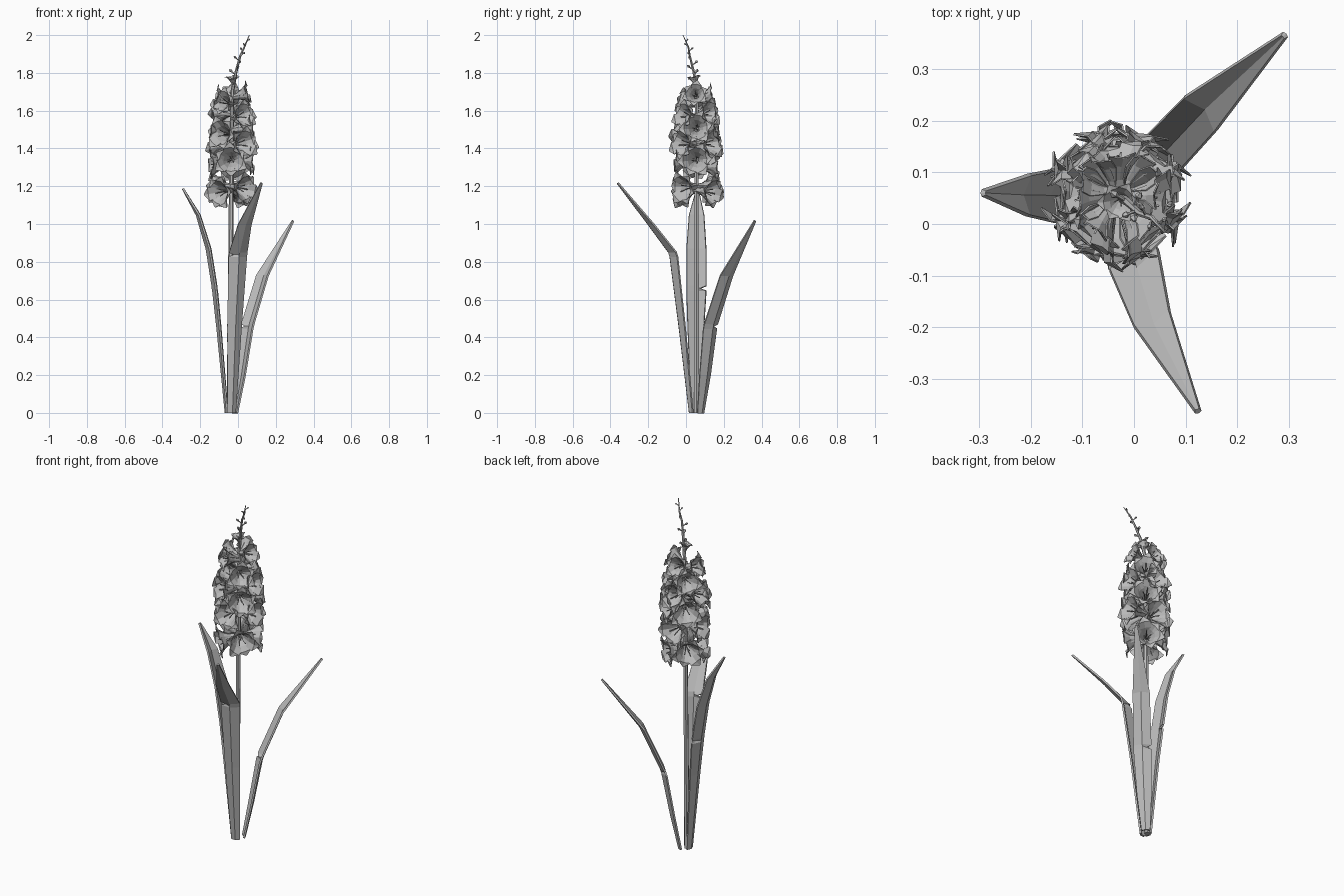
import bpy
import bmesh
import math
import random
from mathutils import Vector, Quaternion

random.seed(4)
if "Cube" in bpy.data.objects:
    bpy.data.objects.remove(bpy.data.objects["Cube"])

grey = bpy.data.materials.new("plain grey")
grey.use_nodes = True
COLOUR = (0.5, 0.5, 0.5, 1)
grey.diffuse_color = COLOUR
grey.node_tree.nodes["Principled BSDF"].inputs["Base Color"].default_value = COLOUR


def make_mesh(name, bm):
    bmesh.ops.recalc_face_normals(bm, faces=bm.faces)
    mesh = bpy.data.meshes.new(name)
    bm.to_mesh(mesh)
    bm.free()
    mesh.materials.append(grey)
    return mesh


def place(name, mesh):
    obj = bpy.data.objects.new(name, mesh)
    bpy.context.collection.objects.link(obj)
    return obj


def skin(bm, rows, closed=False):
    """Join rows of points with quads."""
    rings = [[bm.verts.new(p) for p in row] for row in rows]
    n = len(rings[0])
    for a, b in zip(rings, rings[1:]):
        for i in range(n if closed else n - 1):
            j = (i + 1) % n
            bm.faces.new((a[i], a[j], b[j], b[i]))
    if closed:
        bm.faces.new(rings[0])
        bm.faces.new(rings[-1])


def tube(bm, points, radii, sides=6, flat=False):
    points = [Vector(p) for p in points]
    rows = []
    for k, (p, r) in enumerate(zip(points, radii)):
        along = points[min(k + 1, len(points) - 1)] - points[max(k - 1, 0)]
        turn = Quaternion() if flat else along.to_track_quat('Z', 'Y')
        rows.append([p + turn @ Vector((r * math.cos(t), r * math.sin(t), 0))
                     for t in (math.tau * i / sides for i in range(sides))])
    skin(bm, rows, True)


# Stem, bending over at the tip
STEM = [(-.045, .055, 0), (-.036, .056, 1.1), (-.03, .056, 1.7),
        (-.012, .042, 1.8), (.012, .02, 1.89), (.035, .012, 1.94), (.06, -.016, 2)]
bm = bmesh.new()
tube(bm, STEM, [.015, .013, .01, .008, .006, .005, .002], flat=True)
place("stem", make_mesh("stem", bm))


def stem_at(z):
    for a, b in zip(STEM, STEM[1:]):
        if a[2] <= z <= b[2]:
            return Vector(a).lerp(Vector(b), (z - a[2]) / (b[2] - a[2]))


def leaf(name, path, widths, notch, side):
    """Folded blade with a small tear in one edge."""
    pts = [Vector(p) for p in path]
    out = pts[-1] - pts[0]
    out.z = 0
    out.normalize()
    across = Vector((-out.y, out.x, 0))
    rows = []

    def add_row(p, left, right, full):
        keel = p + out * full * .22
        back = -out * full * .15
        rows.append([p - across * right + back, keel, p + across * left + back])

    for k, (p, w) in enumerate(zip(pts, widths)):
        if k == notch:
            step = (pts[k + 1] - pts[k - 1]).normalized() * .014
            add_row(p - step, w, w, w)
            add_row(p, w * (.4 if side > 0 else 1), w * (.4 if side < 0 else 1), w)
            add_row(p + step, w, w, w)
        else:
            add_row(p, w, w, w)
    bm = bmesh.new()
    skin(bm, rows)
    bmesh.ops.recalc_face_normals(bm, faces=bm.faces)
    bmesh.ops.solidify(bm, geom=bm.faces[:], thickness=.01)
    place(name, make_mesh(name, bm))


leaf("front_leaf",
     [(-.035, .03, 0), (-.02, -.02, .45), (0, -.07, .84), (.035, -.185, 1), (.122, -.358, 1.22)],
     [.02, .038, .049, .036, .004], 2, -1)
leaf("right_leaf",
     [(-.055, .05, 0), (-.095, .052, .45), (-.117, .055, .66), (-.15, .055, .87),
      (-.205, .056, 1.05), (-.287, .06, 1.19)],
     [.022, .041, .05, .05, .038, .004], 2, -1)
leaf("back_leaf",
     [(-.02, .075, 0), (.012, .1, .2), (.05, .13, .46), (.13, .215, .73), (.288, .362, 1.02)],
     [.02, .036, .045, .043, .004], 2, 1)

# Trumpet flower: six creased, pointed petals and three stamens
# Each profile row is height along the axis, distance from it, half width
PETAL = [(0, .008, .005), (.04, .017, .012), (.075, .038, .027),
         (.1, .06, .031), (.104, .084, .003)]
bm = bmesh.new()
for i in range(6):
    turn = Quaternion((0, 0, 1), math.tau * i / 6)
    size = 1 if i % 2 else .9
    rows = []
    for k, (h, r, w) in enumerate(PETAL):
        fold = .006 if k in (2, 3) else 0
        rows.append([turn @ Vector((r * size - s * s * fold, s * w, h * size + s * s * fold))
                     for s in (-1, 0, 1)])
    skin(bm, rows)
bmesh.ops.recalc_face_normals(bm, faces=bm.faces)
bmesh.ops.solidify(bm, geom=bm.faces[:], thickness=.003)
for i in range(3):
    turn = Quaternion((0, 0, 1), math.tau * (i + .5) / 3)
    tube(bm, [turn @ Vector(p) for p in ((.003, 0, .02), (.008, 0, .06), (.018, 0, .095))],
         [.0025, .002, .003], 4)
flower_mesh = make_mesh("flower", bm)

# Columns of flowers around the stem: direction in degrees, heights
COLUMNS = {
    0: (1.34, 1.5, 1.67), 50: (1.18, 1.42, 1.57), 90: (1.31, 1.5, 1.66),
    130: (1.2, 1.42, 1.58), 180: (1.32, 1.5, 1.65), -130: (1.18, 1.47, 1.63),
    -98: (1.34,), -50: (1.2, 1.42, 1.56),
}
for angle, heights in COLUMNS.items():
    for z in heights:
        a = math.radians(angle + random.uniform(-6, 6))
        axis = Vector((math.cos(a), math.sin(a), (z - 1.36) * .8))
        flower = place("flower", flower_mesh)
        flower.location = stem_at(z)
        flower.rotation_mode = 'QUATERNION'
        flower.rotation_quaternion = (axis.to_track_quat('Z', 'Y')
                                      @ Quaternion((0, 0, 1), random.uniform(0, 1)))
        flower.scale = [1.12 - max(0, z - 1.48) * 1.4] * 3

# Small half-open flower at the top of the cluster
top_flower = place("top_flower", flower_mesh)
top_flower.location = stem_at(1.73)
top_flower.rotation_euler = (.2, -.1, 0)
top_flower.scale = [.5] * 3

# Buds on short twigs along the tip
bm = bmesh.new()
for i in range(8):
    z = 1.79 + i * .025
    a = i * 2.4 + 2.6
    start = stem_at(z)
    size = 1 - i * .07
    way = Vector((math.cos(a), math.sin(a), .75)).normalized() * size
    tube(bm, [start, start + way * .026, start + way * .036, start + way * .046],
         [.003, .004 * size, .009 * size, .003], 5)
place("buds", make_mesh("buds", bm))
